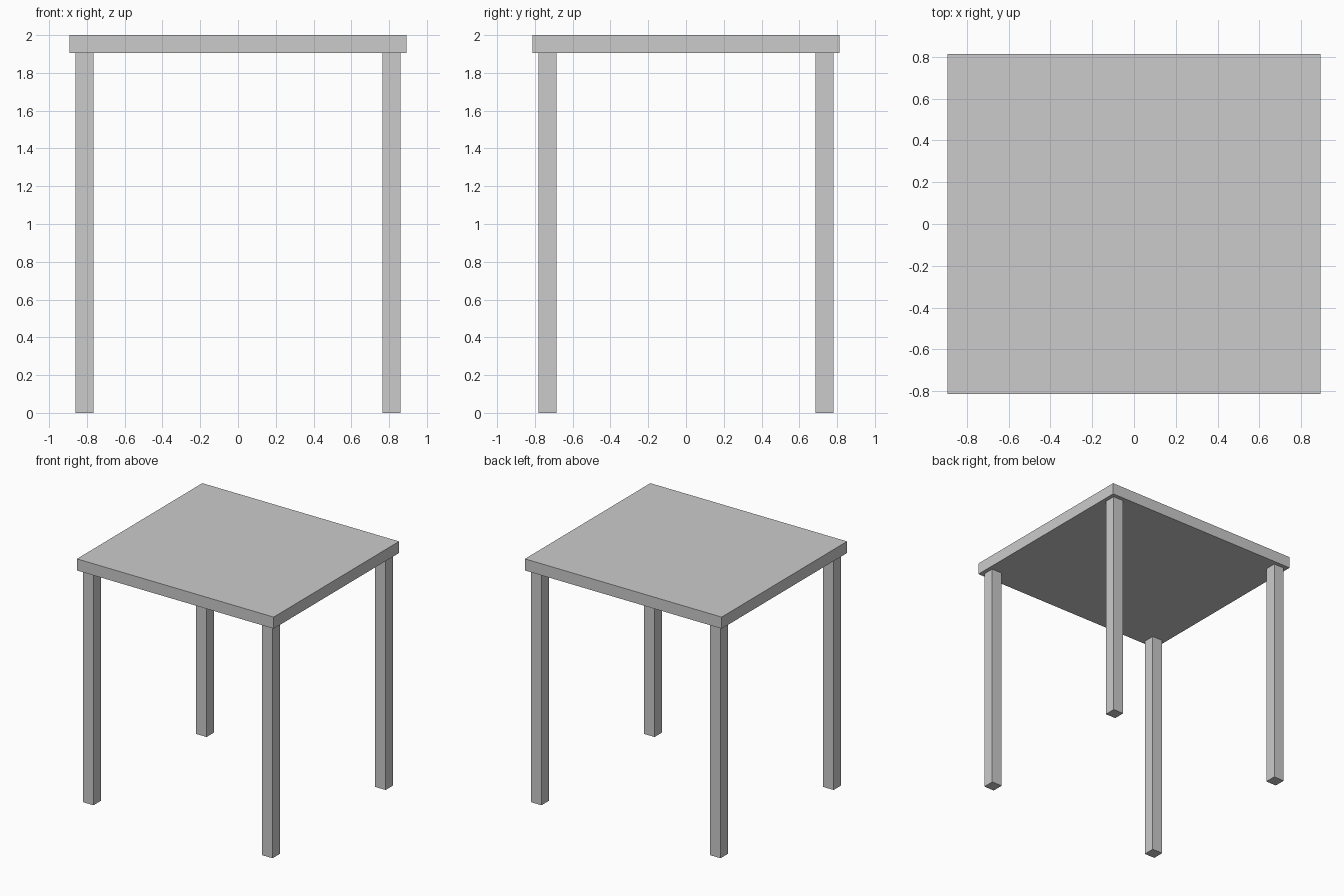
import bpy

if "Cube" in bpy.data.objects:
    bpy.data.objects.remove(bpy.data.objects["Cube"])


def box(name, lo, hi):
    """Axis-aligned box between two corners."""
    bpy.ops.mesh.primitive_cube_add(size=1)
    obj = bpy.context.object
    obj.name = name
    size = [b - a for a, b in zip(lo, hi)]
    mid = [(a + b) / 2 for a, b in zip(lo, hi)]
    for v in obj.data.vertices:
        v.co = [c * s + m for c, s, m in zip(v.co, size, mid)]
    return obj


TOP_X, TOP_Y = 0.893, 0.813
UNDERSIDE, HEIGHT = 1.905, 2.0
LEG = 0.095
LEG_X, LEG_Y = 0.8125, 0.733

# Flat table top
box("table_top", (-TOP_X, -TOP_Y, UNDERSIDE), (TOP_X, TOP_Y, HEIGHT))

# Four square legs
for sx, side in ((-1, "left"), (1, "right")):
    for sy, end in ((-1, "front"), (1, "back")):
        x, y, h = sx * LEG_X, sy * LEG_Y, LEG / 2
        box(f"{end}_{side}_leg", (x - h, y - h, 0), (x + h, y + h, UNDERSIDE))
